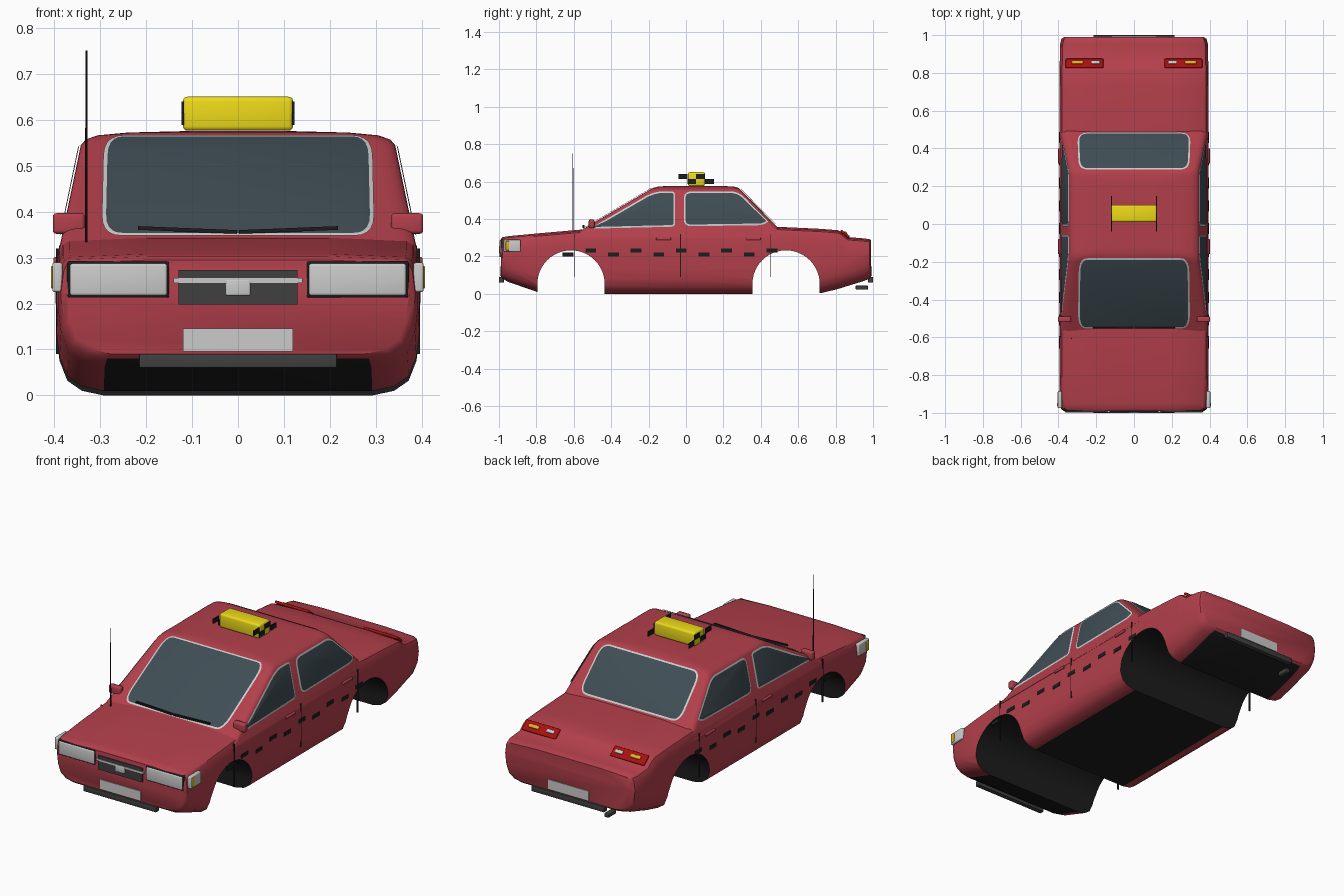
import bpy, bmesh, math
from mathutils import Vector, Matrix

if "Cube" in bpy.data.objects:
    bpy.data.objects.remove(bpy.data.objects["Cube"])


def mat(name, r, g, b):
    m = bpy.data.materials.new(name)
    m.diffuse_color = (r, g, b, 1)
    m.use_nodes = True
    m.node_tree.nodes["Principled BSDF"].inputs["Base Color"].default_value = m.diffuse_color
    return m


RED = mat("paint_red", 0.45, 0.05, 0.07)
BLACK = mat("black", 0.012, 0.012, 0.012)
DARK = mat("dark_grey", 0.05, 0.05, 0.05)
GLASS = mat("glass", 0.05, 0.075, 0.09)
TRIM = mat("trim", 0.6, 0.6, 0.6)
YELLOW = mat("yellow", 0.85, 0.7, 0.01)
AMBER = mat("amber", 0.75, 0.45, 0.02)
LAMP_RED = mat("lamp_red", 0.4, 0.005, 0.005)


def make(name, bm, mats, angle=35):
    me = bpy.data.meshes.new(name)
    bm.to_mesh(me)
    bm.free()
    for m in mats:
        me.materials.append(m)
    ob = bpy.data.objects.new(name, me)
    bpy.context.collection.objects.link(ob)
    bpy.ops.object.select_all(action='DESELECT')
    ob.select_set(True)
    bpy.context.view_layer.objects.active = ob
    bpy.ops.object.shade_smooth_by_angle(angle=math.radians(angle))
    return ob


def loft(rings):
    bm = bmesh.new()
    vs = [[bm.verts.new(p) for p in r] for r in rings]
    n = len(vs[0])
    for a, b in zip(vs, vs[1:]):
        for i in range(n):
            bm.faces.new((a[i], a[(i + 1) % n], b[(i + 1) % n], b[i]))
    bm.faces.new(vs[0])
    bm.faces.new(vs[-1])
    bmesh.ops.recalc_face_normals(bm, faces=bm.faces[:])
    return bm


def box(name, c, size, m, bevel=0.0, rx=0.0, ry=0.0):
    bm = bmesh.new()
    bmesh.ops.create_cube(bm, size=1)
    bmesh.ops.scale(bm, vec=size, verts=bm.verts[:])
    if bevel:
        bmesh.ops.bevel(bm, geom=bm.edges[:], offset=bevel, segments=3, profile=0.5, affect='EDGES')
    bm.transform(Matrix.Translation(c) @ Matrix.Rotation(rx, 4, 'X') @ Matrix.Rotation(ry, 4, 'Y'))
    return make(name, bm, [m])


def pair(name, c, size, m, bevel=0.0, rx=0.0, ry=0.0):
    for s, side in ((1, "_right"), (-1, "_left")):
        box(name + side, (c[0] * s, c[1], c[2]), size, m, bevel, rx, ry * s)


def rounded(pts, r, steps=5):
    """Round the corners of a 2D polygon."""
    out, pts = [], [Vector(p) for p in pts]
    for i, p in enumerate(pts):
        a, b = pts[i - 1] - p, pts[(i + 1) % len(pts)] - p
        k = min(r, a.length * 0.4, b.length * 0.4)
        a, b = p + a.normalized() * k, p + b.normalized() * k
        for j in range(steps + 1):
            t = j / steps
            out.append(a * (1 - t) ** 2 + p * 2 * t * (1 - t) + b * t * t)
    return out


def window(name, pts, r, to3d, outward):
    """Glass pane with a light seal around it, laid on the cabin."""
    out = Vector(outward).normalized()
    bm = bmesh.new()
    f = bm.faces.new([bm.verts.new(Vector(to3d(*p)) + out * 0.003) for p in rounded(pts, r)])
    f.normal_update()
    if f.normal.dot(out) < 0:
        f.normal_flip()
    bmesh.ops.inset_individual(bm, faces=[f], thickness=0.009, depth=0.002)
    for g in bm.faces:
        g.material_index = 1
    f.material_index = 0
    make(name, bm, [GLASS, TRIM])


# Lower body: cross-sections along y (y, bottom, top, half width)
stations = [(-0.99, .09, .297, .372), (-.98, .08, .305, .385), (-.95, .063, .31, .392),
            (-.79, .008, .325, .395), (-.56, 0, .345, .395), (0, 0, .355, .395), (.49, 0, .36, .395),
            (.72, .003, .349, .395), (.81, .025, .342, .394), (.83, .031, .333, .394),
            (.865, .042, .305, .393), (.95, .068, .298, .392), (.98, .08, .294, .384), (.99, .09, .288, .37)]


def section(y, zb, zt, w):
    half = [(.74, zb), (.86, zb + .01), (.94, zb + .032), (.983, zb + .075), (1, zb + .13), (1, zt - .08),
            (.985, zt - .035), (.965, zt - .017), (.93, zt - .009), (.5, zt - .002)]
    return [(k * w, y, z) for k, z in half] + [(-k * w, y, z) for k, z in reversed(half)]


bm = loft([section(*s) for s in stations])
bm.normal_update()
for f in bm.faces:
    if f.normal.z < -.8 and abs(f.calc_center_median().x) < .1:
        f.material_index = 1
body = make("lower_body", bm, [RED, BLACK])

# Wheel arches cut right across the body
for cy in (-.615, .535):
    prof = [(cy + .18, -.1)] + [(cy + .18 * math.cos(a * math.pi / 24), .052 + .18 * math.sin(a * math.pi / 24))
                                for a in range(25)] + [(cy - .18, -.1)]
    cut = make("arch_cutter", loft([[(x, y, z) for y, z in prof] for x in (-.6, .6)]), [BLACK])
    cut.hide_render = True
    md = body.modifiers.new("arch", 'BOOLEAN')
    md.operation, md.solver, md.object = 'DIFFERENCE', 'EXACT', cut
    md.material_mode = 'TRANSFER'
    bpy.context.view_layer.objects.active = body
    bpy.ops.object.modifier_apply(modifier=md.name)
    bpy.data.objects.remove(cut)
bpy.ops.object.select_all(action='DESELECT')
body.select_set(True)
bpy.ops.object.shade_smooth_by_angle(angle=math.radians(35))

# Cabin: rounded rectangles stacked in z (z, front y, back y, half width)
levels = [(.30, -.628, .544, .393), (.545, -.212, .303, .342), (.557, -.192, .291, .331),
          (.566, -.176, .281, .305), (.572, -.155, .262, .24), (.575, -.12, .22, .12)]
make("cabin", loft([[(p.x, p.y, z) for p in rounded([(-w, a), (w, a), (w, b), (-w, b)], .04)]
                    for z, a, b, w in levels]), [RED])

# Windows
window("windscreen", [(-.297, .345), (.297, .345), (.292, .564), (-.292, .564)], .045,
       lambda x, z: (x, -.628 + (z - .30) * 1.698, z), (0, -1, 1.698))
window("rear_window", [(-.3, .364), (.3, .364), (.293, .562), (-.293, .562)], .05,
       lambda x, z: (x, .544 - (z - .30) * .984, z), (0, 1, .984))
for s, side in ((1, "right"), (-1, "left")):
    def onside(y, z):
        return (s * (.393 - (z - .30) * .208), y, z)
    window("front_door_window_" + side, [(-.515, .347), (-.058, .358), (-.058, .546), (-.15, .546), (-.2, .53)],
           .02, onside, (s, 0, .208))
    window("rear_door_window_" + side, [(-.012, .36), (.405, .366), (.445, .385), (.28, .546), (-.012, .546)],
           .04, onside, (s, 0, .208))

# Front: headlights, grille, plate, bumper
pair("headlight_bezel", (.26, -.982, .252), (.224, .02, .082), BLACK, .006)
pair("headlight", (.26, -.986, .252), (.212, .022, .07), TRIM, .006)
pair("corner_lamp", (.393, -.93, .257), (.022, .09, .064), TRIM, .005)
pair("corner_indicator", (.396, -.955, .257), (.022, .02, .05), AMBER, .004)
box("grille", (0, -.985, .235), (.26, .022, .075), DARK)
box("grille_bar", (0, -.99, .25), (.28, .018, .01), TRIM)
box("grille_block", (0, -.991, .235), (.054, .018, .036), TRIM, .004)

# Number plates and bumper strips at both ends
for s, end in ((-1, "front"), (1, "rear")):
    box(end + "_plate", (0, s * .99, .121), (.24, .008, .05), TRIM)
    box(end + "_bumper", (0, s * .987, .075), (.43, .026, .03), DARK, .003)
box("exhaust_pipe", (-.21, .94, .033), (.025, .065, .022), DARK, .004)

# Tail lights on the sloping end of the boot
tilt = -math.atan2(.028, .035)
pair("tail_light", (.262, .85, .32), (.2, .058, .014), LAMP_RED, .005, tilt)
pair("tail_indicator", (.3, .853, .324), (.06, .018, .014), AMBER, .003, tilt)
pair("reverse_lamp", (.203, .853, .324), (.045, .018, .014), TRIM, .003, tilt)

# Door seams, handles and the checker band
for i, y in enumerate((-.595, -.03, .45)):
    pair("door_seam_%d" % i, (.392, y, .205), (.008, .004, .23), BLACK)
for i, y in enumerate((-.12, .36)):
    pair("door_handle_%d" % i, (.392, y, .294), (.02, .08, .014), RED, .004)
for i in range(10):
    pair("checker_%d" % i, (.393, -.63 + i * .121, .21 + .021 * (i % 2)), (.008, .058, .021), BLACK)

# Mirrors, wipers and aerial
pair("mirror", (.368, -.505, .374), (.07, .03, .045), RED, .008)
pair("mirror_stem", (.365, -.49, .35), (.03, .03, .022), DARK)
pair("wiper", (.11, -.549, .36), (.215, .01, .008), BLACK, 0, 0, -.04)
bm = bmesh.new()
bmesh.ops.create_cone(bm, cap_ends=True, segments=8, radius1=.003, radius2=.002, depth=.43,
                      matrix=Matrix.Translation((-.33, -.605, .535)))
make("aerial", bm, [BLACK])

# Roof sign with checker tiles on its ends
box("roof_sign", (0, .056, .613), (.24, .09, .074), YELLOW, .01)
for i in range(4):
    pair("sign_tile_%d" % i, (.12, -.016 + i * .047, .627 - .026 * (i % 2)), (.005, .047, .026), BLACK)
